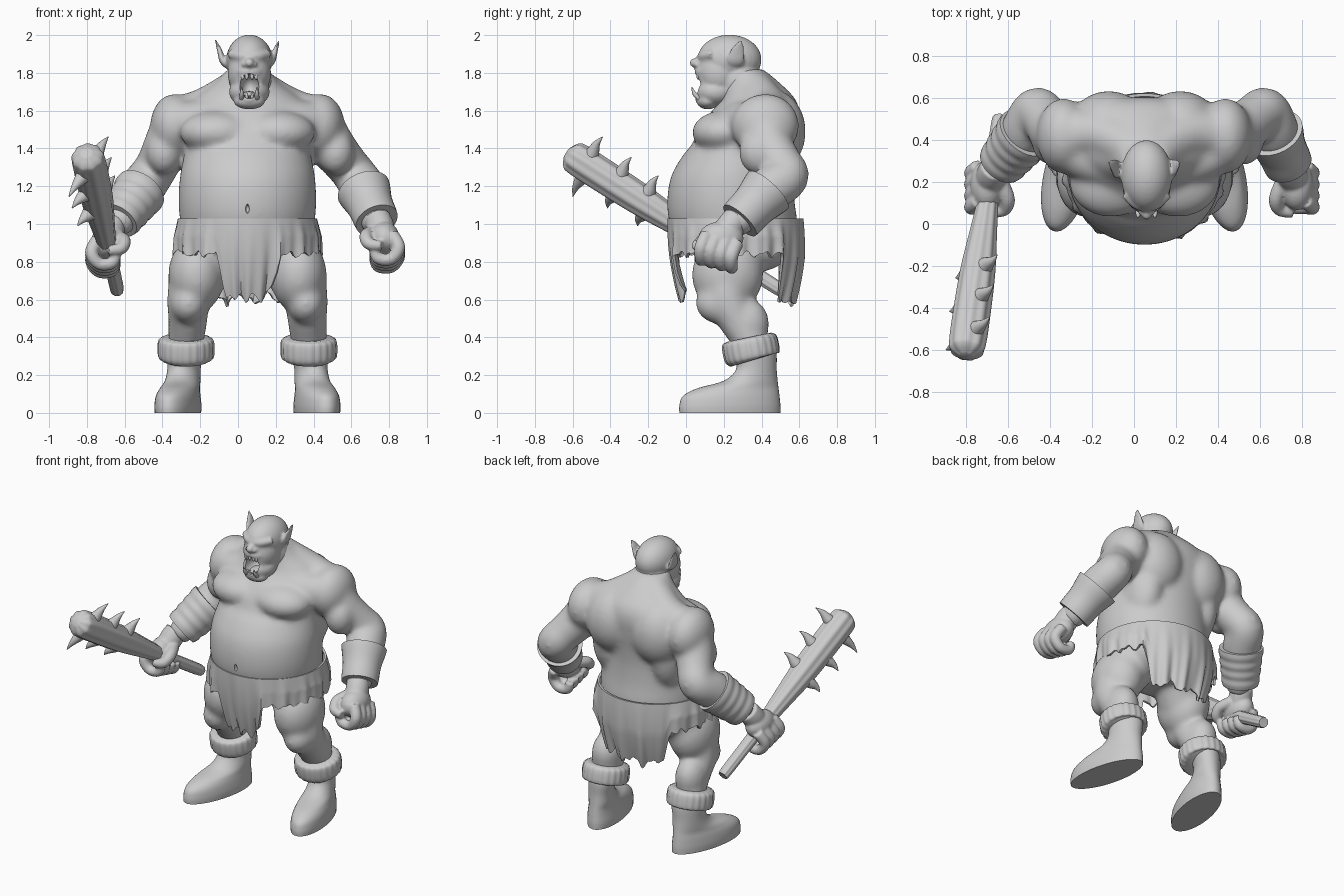
import bpy, bmesh, math
from mathutils import Vector, Matrix

cube = bpy.data.objects.get("Cube")
if cube:
    bpy.data.objects.remove(cube, do_unlink=True)

CENTRE_X = 0.05  # the body's plane of symmetry
clay = bpy.data.materials.new("clay_grey")
clay.use_nodes = True
clay.diffuse_color = (0.6, 0.6, 0.6, 1)
clay.node_tree.nodes["Principled BSDF"].inputs["Base Color"].default_value = (0.6, 0.6, 0.6, 1)


def spline(rows, k=5):
    """Catmull-Rom interpolation through rows of numbers."""
    rows = [list(r) for r in rows]
    p = [rows[0]] + rows + [rows[-1]]
    out = []
    for quad in zip(p, p[1:], p[2:], p[3:]):
        for i in range(k):
            t = i / k
            out.append([0.5 * (2 * b + (c - a) * t + (2 * a - 5 * b + 4 * c - d) * t * t
                               + (3 * b - a - 3 * c + d) * t ** 3) for a, b, c, d in zip(*quad)])
    return out + [rows[-1]]


def skin(bm, rings):
    """Closed tube through rings of points."""
    loops = [[bm.verts.new(p) for p in ring] for ring in rings]
    n = len(loops[0])
    for a, b in zip(loops, loops[1:]):
        for i in range(n):
            bm.faces.new((a[i], a[(i + 1) % n], b[(i + 1) % n], b[i]))
    bm.faces.new(loops[0][::-1])
    bm.faces.new(loops[-1])


def limb(bm, rows, s=1, n=24, flat=1.0, flutes=0, depth=0.0, k=5):
    """Tube along a path of (x, y, z, radius); s = -1 mirrors it."""
    rows = spline(rows, k)
    pts = [Vector((s * r[0], r[1], r[2])) for r in rows]
    span = (pts[-1] - pts[0]).normalized()
    ref = Vector((1, 0, 0)) if abs(span.y) > 0.7 else Vector((0, 1, 0))
    rings = []
    for i, p in enumerate(pts):
        t = (pts[min(i + 1, len(pts) - 1)] - pts[max(i - 1, 0)]).normalized()
        u = (ref - t * ref.dot(t)).normalized()
        v = t.cross(u)
        ring = []
        for j in range(n):
            a = math.tau * j / n
            r = rows[i][3] * (1 + depth * math.sin(flutes * a))
            ring.append(p + u * r * math.cos(a) + v * r * flat * math.sin(a))
        rings.append(ring)
    skin(bm, rings)


def stack(bm, rows, s=1, n=40, splay=0.0):
    """Horizontal oval slices (z, x, half_width, front_y, back_y)."""
    rings = []
    for z, x, w, f, b in spline(rows):
        ring = []
        for j in range(n):
            a = math.tau * j / n
            y = (f + b) / 2 - (b - f) / 2 * math.cos(a)
            ring.append((s * (x + w * math.sin(a) + splay * (0.38 - y)), y, z))
        rings.append(ring)
    skin(bm, rings)


def blob(bm, pos, radii, s=1):
    m = Matrix.Translation((s * pos[0], pos[1], pos[2])) @ Matrix.Diagonal((*radii, 1))
    bmesh.ops.create_uvsphere(bm, u_segments=28, v_segments=18, radius=1, matrix=m)


def finish(name, bm, voxel=0, passes=4, cutter=None, thick=0):
    bmesh.ops.translate(bm, verts=bm.verts, vec=(CENTRE_X, 0, 0))
    bmesh.ops.recalc_face_normals(bm, faces=bm.faces)
    mesh = bpy.data.meshes.new(name)
    bm.to_mesh(mesh)
    bm.free()
    mesh.materials.append(clay)
    ob = bpy.data.objects.new(name, mesh)
    bpy.context.collection.objects.link(ob)
    if voxel:
        rm = ob.modifiers.new("fuse", 'REMESH')
        rm.mode, rm.voxel_size = 'VOXEL', voxel
        sm = ob.modifiers.new("soften", 'SMOOTH')
        sm.factor, sm.iterations = 0.5, passes
    if cutter:
        cut = ob.modifiers.new("carve", 'BOOLEAN')
        cut.operation, cut.object = 'DIFFERENCE', cutter
    if thick:
        ob.modifiers.new("cloth", 'SOLIDIFY').thickness = thick
    bpy.ops.object.select_all(action='DESELECT')
    ob.select_set(True)
    bpy.context.view_layer.objects.active = ob
    bpy.ops.object.convert(target='MESH')
    bpy.ops.object.shade_smooth_by_angle(angle=math.radians(45))
    return ob


# Cutter for the open mouth and the navel
bm = bmesh.new()
blob(bm, (0.01, 0.05, 1.73), (0.052, 0.1, 0.066))
blob(bm, (0, -0.1, 1.08), (0.01, 0.025, 0.025))
cutter = finish("mouth_cutter", bm)
cutter.hide_render = True

# Head: skull, face, muzzle, jaw, chin, nose, brow and lips
bm = bmesh.new()
for pos, radii in [((0.01, 0.23, 1.87), (0.122, 0.17, 0.132)), ((0.01, 0.18, 1.8), (0.115, 0.125, 0.14)),
                   ((0.01, 0.14, 1.805), (0.09, 0.095, 0.055)), ((0.01, 0.16, 1.7), (0.108, 0.11, 0.08)),
                   ((0.01, 0.115, 1.652), (0.084, 0.06, 0.045)), ((0.01, 0.052, 1.853), (0.026, 0.033, 0.026)),
                   ((0.01, 0.28, 1.75), (0.12, 0.12, 0.15))]:
    blob(bm, pos, radii)
limb(bm, [(-0.09, 0.145, 1.9, 0.024), (-0.04, 0.1, 1.89, 0.028), (0.01, 0.085, 1.885, 0.026),
          (0.06, 0.1, 1.89, 0.028), (0.11, 0.145, 1.9, 0.024)])
lips = [(0.01 + 0.06 * math.sin(a), 0.08 - 0.018 * math.cos(2 * a), 1.73 + 0.072 * math.cos(a), 0.015)
        for a in [math.tau * i / 12 for i in range(13)]]
for i in range(0, 12, 2):
    limb(bm, lips[i:i + 3], n=12)
for s in (-1, 1):
    # Cheeks, nostrils and pointed ears
    blob(bm, (0.065 + 0.01 * s, 0.135, 1.8), (0.034, 0.05, 0.055), s)
    blob(bm, (0.022 + 0.01 * s, 0.064, 1.845), (0.02, 0.025, 0.017), s)
    limb(bm, [(0.1, 0.25, 1.825, 0.025), (0.13, 0.26, 1.86, 0.046), (0.148, 0.275, 1.92, 0.036),
              (0.172, 0.295, 1.98, 0.006)], s, flat=0.36)
finish("head", bm, voxel=0.008, passes=6, cutter=cutter)

# Torso and neck
bm = bmesh.new()
stack(bm, [(0.76, 0, 0.22, 0.14, 0.46), (0.9, 0, 0.33, -0.02, 0.57), (1.0, 0, 0.355, -0.085, 0.59),
           (1.12, 0, 0.365, -0.1, 0.575), (1.25, 0, 0.358, -0.08, 0.57), (1.36, 0, 0.338, -0.02, 0.58),
           (1.42, 0, 0.335, 0.03, 0.59), (1.5, 0, 0.345, 0.065, 0.6), (1.58, 0, 0.34, 0.12, 0.605),
           (1.66, 0, 0.29, 0.185, 0.58), (1.74, 0, 0.18, 0.2, 0.505), (1.82, 0, 0.11, 0.2, 0.41)])
for s in (-1, 1):
    # Chest, shoulder blades, side muscles and buttocks
    blob(bm, (0.16, 0.2, 1.485), (0.2, 0.168, 0.115), s)
    blob(bm, (0.17, 0.46, 1.49), (0.19, 0.175, 0.22), s)
    blob(bm, (0.22, 0.39, 1.34), (0.125, 0.175, 0.25), s)
    blob(bm, (0.15, 0.4, 0.9), (0.16, 0.16, 0.15), s)
    # Neck-to-shoulder slope, collar muscle and shoulder cap
    limb(bm, [(0.06, 0.36, 1.72, 0.1), (0.22, 0.43, 1.615, 0.11), (0.37, 0.42, 1.56, 0.115)], s)
    limb(bm, [(0.06, 0.26, 1.57, 0.1), (0.24, 0.3, 1.545, 0.11), (0.38, 0.37, 1.53, 0.12)], s)
    blob(bm, (0.385, 0.42, 1.52), (0.13, 0.18, 0.17), s)
    # Arm; the right elbow sits closer to the body
    tuck = 0.06 if s < 0 else 0
    limb(bm, [(0.37, 0.42, 1.54, 0.13), (0.44 - tuck * 0.3, 0.44, 1.42, 0.127),
              (0.52 - tuck * 0.8, 0.5, 1.32, 0.116), (0.575 - tuck, 0.535, 1.25, 0.117),
              (0.615 - tuck * 0.8, 0.44, 1.18, 0.122), (0.66 - tuck * 0.3, 0.33, 1.07, 0.1),
              (0.695, 0.25, 0.98, 0.07)], s)
    blob(bm, (0.47 - tuck * 0.5, 0.38, 1.38), (0.095, 0.1, 0.12), s)
    # Leg
    limb(bm, [(0.19, 0.28, 0.87, 0.17), (0.26, 0.23, 0.73, 0.155), (0.31, 0.22, 0.6, 0.118),
              (0.315, 0.27, 0.5, 0.105), (0.325, 0.34, 0.38, 0.095), (0.335, 0.38, 0.22, 0.08)], s)
    blob(bm, (0.27, 0.22, 0.73), (0.15, 0.19, 0.2), s)
    blob(bm, (0.31, 0.18, 0.58), (0.1, 0.13, 0.11), s)
    blob(bm, (0.32, 0.32, 0.47), (0.1, 0.122, 0.14), s)
finish("body", bm, voxel=0.013, passes=26, cutter=cutter)
bpy.data.objects.remove(cutter, do_unlink=True)

# Teeth, tusks and tongue
bm = bmesh.new()
for x in (-0.025, -0.004, 0.024, 0.045):
    limb(bm, [(x, 0.07, 1.8, 0.011), (x, 0.065, 1.775, 0.009), (x, 0.065, 1.763, 0.002)], n=10)
    limb(bm, [(x, 0.075, 1.66, 0.01), (x, 0.07, 1.685, 0.008), (x, 0.07, 1.695, 0.002)], n=10)
for x in (-0.03, 0.05):
    limb(bm, [(x, 0.07, 1.665, 0.013), (x, 0.045, 1.69, 0.011), (x, 0.03, 1.725, 0.002)], n=12)
finish("teeth", bm)
bm = bmesh.new()
blob(bm, (0.01, 0.12, 1.685), (0.034, 0.06, 0.018))
finish("tongue", bm)

for s, side, lift, shift, tuck in ((1, "left", 0.025, 0, 0), (-1, "right", 0, 0.025, 0.05)):
    # Fist: wrist, palm, curled fingers and thumb
    bm = bmesh.new()
    limb(bm, [(0.685, 0.27, 1.01, 0.07), (0.7, 0.24, 0.97, 0.074), (0.715, 0.2, 0.92, 0.07)], s)
    blob(bm, (0.725, 0.185, 0.9), (0.08, 0.12, 0.088), s)
    for i in range(4):
        y, drop = 0.08 + 0.054 * i, 0.014 * i
        limb(bm, [(0.765, y + 0.03, 0.92 - drop, 0.036), (0.8, y, 0.85 - drop, 0.036),
                  (0.76, y, 0.79 - drop, 0.033), (0.69, y, 0.795 - drop, 0.032),
                  (0.67, y, 0.85 - drop, 0.028)], s, n=14)
    limb(bm, [(0.66, 0.2, 0.93, 0.038), (0.628, 0.12, 0.91, 0.036), (0.645, 0.07, 0.87, 0.033),
              (0.71, 0.055, 0.86, 0.026)], s, n=14)
    bmesh.ops.translate(bm, verts=bm.verts, vec=(s * shift, 0, lift))
    finish(side + "_fist", bm, voxel=0.008)
    # Bracer, wrapped in bands on the right arm
    bm = bmesh.new()
    rows = []
    for i in range(9):
        t = i / 8
        band = 0.005 * (i % 2) if s < 0 else 0.004 * math.cos(math.tau * t)
        rows.append((0.615 - tuck + (0.07 + tuck) * t, 0.435 - 0.15 * t, 1.178 - 0.16 * t, 0.14 - 0.028 * t + band))
    limb(bm, rows, s, n=36, k=3)
    finish(side + "_bracer", bm)
    # Boot
    bm = bmesh.new()
    stack(bm, [(0, 0.34, 0.112, -0.035, 0.5), (0.04, 0.34, 0.114, -0.035, 0.5), (0.09, 0.34, 0.108, -0.015, 0.495),
               (0.13, 0.338, 0.098, 0.06, 0.49), (0.17, 0.336, 0.09, 0.2, 0.485), (0.23, 0.335, 0.086, 0.265, 0.48),
               (0.3, 0.33, 0.092, 0.26, 0.48), (0.36, 0.33, 0.09, 0.25, 0.47)], s, splay=0.19)
    finish(side + "_boot", bm)
    # Fur cuff
    bm = bmesh.new()
    limb(bm, [(0.325, 0.355, 0.28, 0.115), (0.325, 0.352, 0.292, 0.143), (0.325, 0.343, 0.34, 0.149),
              (0.325, 0.335, 0.385, 0.143), (0.325, 0.332, 0.4, 0.118)], s, n=88, flutes=22, depth=0.018)
    finish(side + "_cuff", bm)

# Ragged loincloth: a pleated band with long front and back flaps
bm = bmesh.new()
N, ROWS = 180, 14


def flap(a, half):
    return max(0.0, min(1.0, (half - abs(a)) / 0.09))


grid = []
for i in range(ROWS + 1):
    t = i / ROWS
    ring = []
    for j in range(N):
        a = math.tau * j / N - math.pi
        back = math.pi - abs(a)
        front_flap, back_flap = flap(a, 0.45), flap(back, 0.85)
        long = max(front_flap, back_flap)
        hem = 0.84 + 0.012 * math.sin(23 * a) + 0.008 * math.sin(41 * a)
        hem -= front_flap * (0.23 + 0.02 * math.cos(29 * a)) + back_flap * (0.24 + 0.02 * math.sin(13 * a))
        fold = 1 + t * (0.022 * math.sin(17 * a) + 0.014 * math.sin(31 * a + 1)) - 0.18 * long * t * t
        flare = min(1, 2 * t)
        r = 0.36 + 0.01 * flare
        ring.append(bm.verts.new(((0.368 + 0.022 * flare) * fold * math.sin(a),
                                  0.262 + 0.008 * flare - r * fold * math.cos(a), 1.03 + (hem - 1.03) * t)))
    grid.append(ring)
for upper, lower in zip(grid, grid[1:]):
    for j in range(N):
        k = (j + 1) % N
        bm.faces.new((upper[j], upper[k], lower[k], lower[j]))
finish("loincloth", bm, thick=0.015)

# Club: fluted shaft with a rounded head
butt, tip = Vector((-0.69, 0.5, 0.65)), Vector((-0.85, -0.62, 1.37))
bm = bmesh.new()
shape = [(0, 0.025), (0.015, 0.036), (0.25, 0.04), (0.45, 0.06), (0.65, 0.082), (0.85, 0.088),
         (0.96, 0.086), (0.99, 0.072), (1.01, 0.03)]
limb(bm, [(*butt.lerp(tip, t), r) for t, r in shape], n=72, flutes=9, depth=0.035)
finish("club", bm)

# Club spikes: one row above and one below
axis = (tip - butt).normalized()
across = Vector((1, 0, 0))
across = (across - axis * across.dot(axis)).normalized()
above = across.cross(axis)
above = above if above.z > 0 else -above
bm = bmesh.new()
for t, turn, reach in [(0.92, 30, 0.2), (0.78, 30, 0.19), (0.65, 30, 0.185),
                       (0.91, 212, 0.21), (0.77, 222, 0.175), (0.63, 222, 0.165)]:
    out = above * math.cos(math.radians(turn)) + across * math.sin(math.radians(turn))
    base = butt.lerp(tip, t)
    limb(bm, [(*(base + out * 0.05), 0.046), (*(base + out * 0.085), 0.036),
              (*(base + out * (reach * 0.5 + 0.045) + axis * 0.004), 0.019),
              (*(base + out * reach - axis * 0.006), 0.002)], n=16)
finish("club_spikes", bm)
